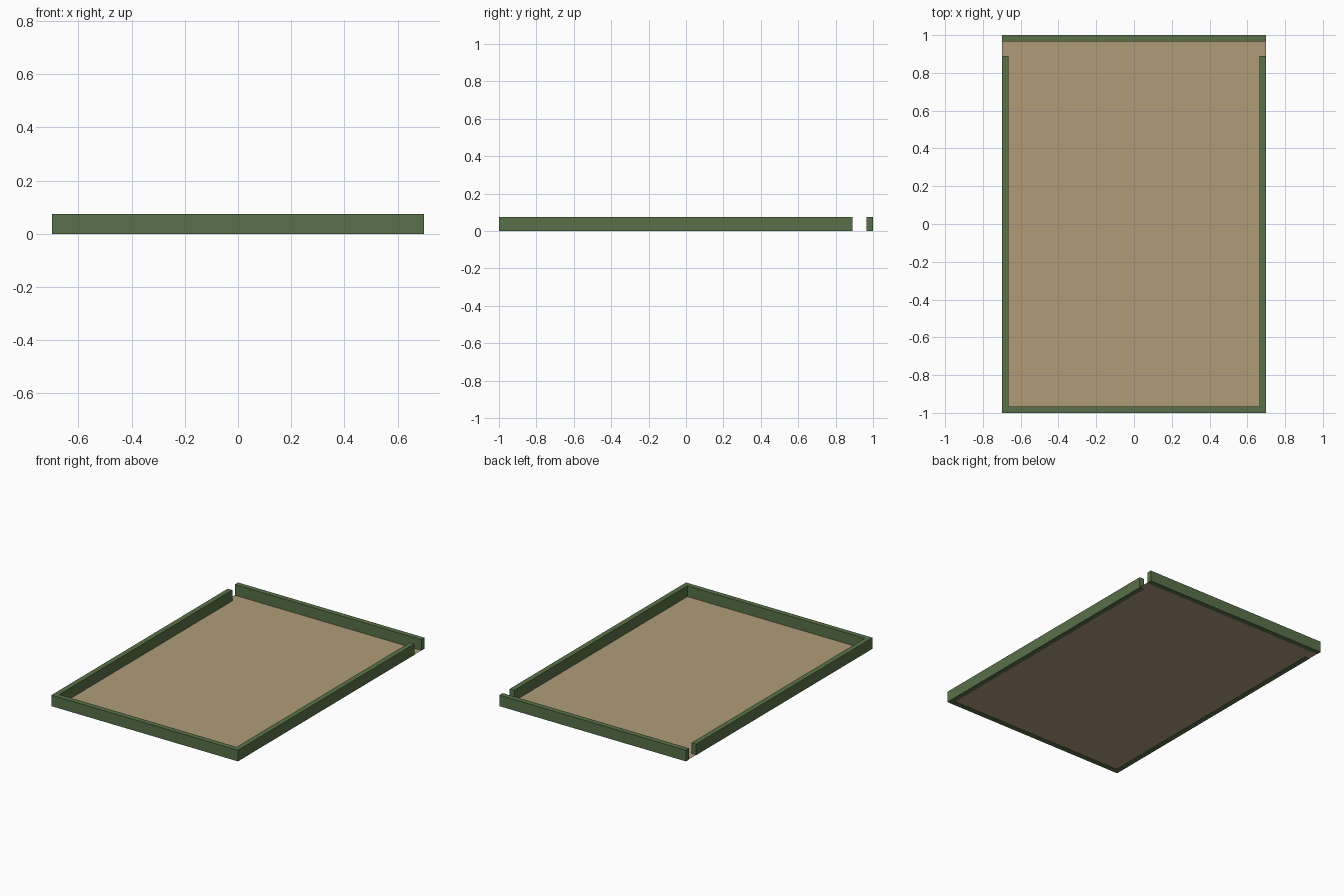
import bpy

if "Cube" in bpy.data.objects:
    bpy.data.objects.remove(bpy.data.objects["Cube"])

HALF_X, HALF_Y = 0.70, 1.00   # outer half sizes
WALL, HEIGHT = 0.035, 0.075   # wall thickness and height
SIDE_END = 0.89               # side walls stop short of the back wall


def material(name, rgb):
    mat = bpy.data.materials.new(name)
    mat.diffuse_color = (*rgb, 1)
    mat.use_nodes = True
    mat.node_tree.nodes["Principled BSDF"].inputs["Base Color"].default_value = mat.diffuse_color
    return mat


green = material("moss green", (0.098, 0.165, 0.065))
tan = material("tan", (0.44, 0.33, 0.195))


def box(name, x0, x1, y0, y1):
    """Wall block standing on the ground."""
    bpy.ops.mesh.primitive_cube_add(
        size=1, location=((x0 + x1) / 2, (y0 + y1) / 2, HEIGHT / 2))
    ob = bpy.context.object
    ob.name = name
    ob.scale = (x1 - x0, y1 - y0, HEIGHT)
    ob.data.materials.append(green)


# Floor sheet
bpy.ops.mesh.primitive_plane_add(size=2, location=(0, 0, 0.002))
floor = bpy.context.object
floor.name = "floor"
floor.scale = (HALF_X, HALF_Y, 1)
floor.data.materials.append(tan)

# Full-width front and back walls
box("front_wall", -HALF_X, HALF_X, -HALF_Y, -HALF_Y + WALL)
box("back_wall", -HALF_X, HALF_X, HALF_Y - WALL, HALF_Y)

# Side walls, leaving an opening at each back corner
box("left_wall", -HALF_X, -HALF_X + WALL, -HALF_Y + WALL, SIDE_END)
box("right_wall", HALF_X - WALL, HALF_X, -HALF_Y + WALL, SIDE_END)
